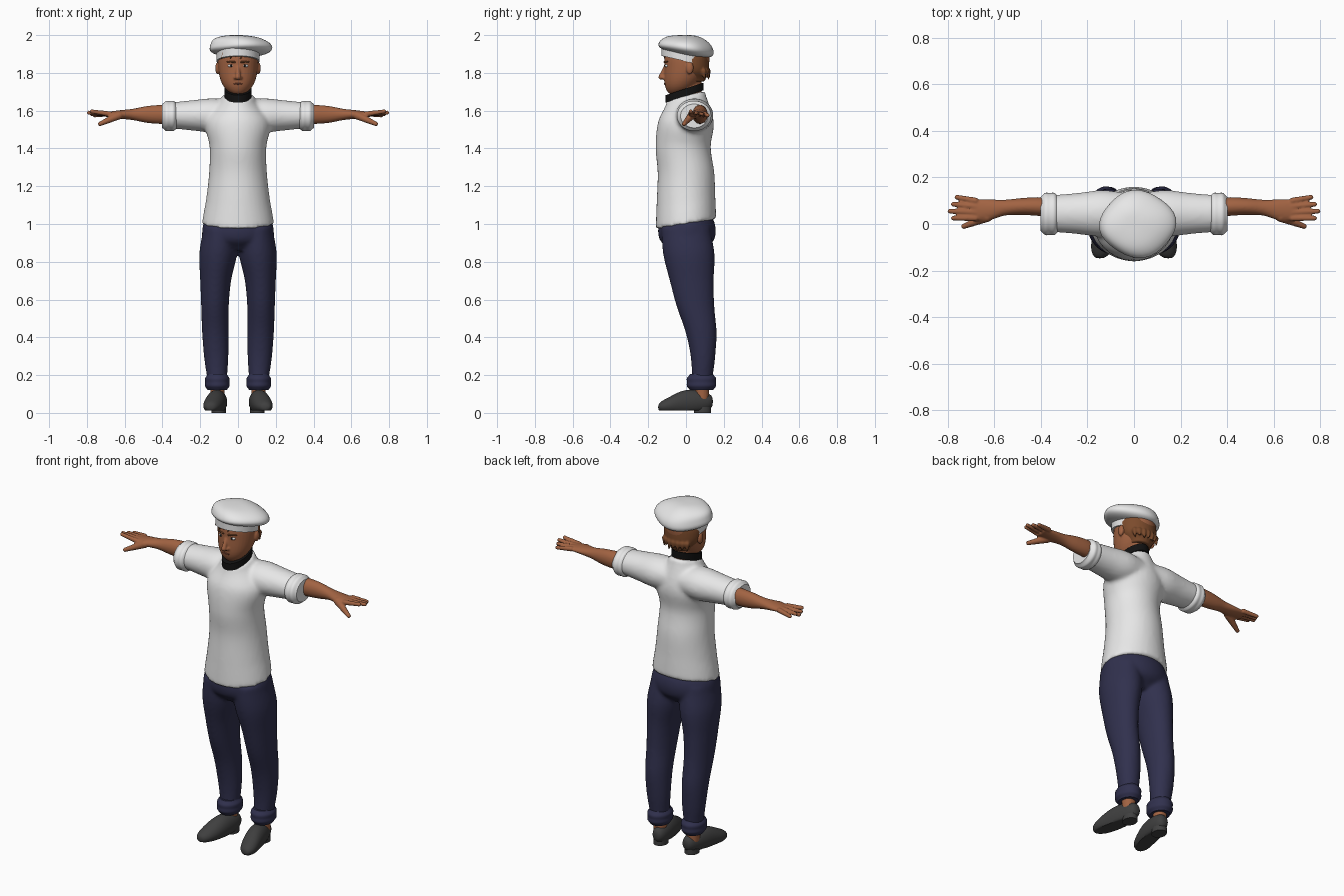
import bpy, bmesh, math
from mathutils import Vector, Matrix

cube = bpy.data.objects.get("Cube")
if cube:
    bpy.data.objects.remove(cube)


def material(name, red, green, blue):
    mat = bpy.data.materials.new(name)
    mat.use_nodes = True
    color = (red, green, blue, 1)
    mat.diffuse_color = color
    mat.node_tree.nodes["Principled BSDF"].inputs["Base Color"].default_value = color
    return mat


white = material("white cloth", .8, .8, .8)
navy = material("navy cloth", .03, .03, .075)
skin = material("skin", .36, .125, .055)
brown = material("brown hair", .2, .07, .025)
charcoal = material("charcoal leather", .05, .05, .05)
black = material("black trim", .006, .006, .006)
lip_color = material("lips", .2, .06, .035)

ROLLED = (.8, 1, 1, 1, .8)  # cross-section swelling of a rolled cloth band


def sample(values, t):
    """Smooth curve through evenly spaced values; a single number stays constant."""
    if not isinstance(values, (list, tuple)):
        return values
    last = len(values) - 1
    i = min(int(t * last), last - 1)
    f = t * last - i
    before, start, end, after = (values[max(0, min(last, i + k))] for k in (-1, 0, 1, 2))
    bend = 2 * before - 5 * start + 4 * end - after
    twist = 3 * (start - end) + after - before
    return start + f / 2 * (end - before + f * (bend + f * twist))


def loft(bm, axis, span, center, radii, swell=1, slope=0, side=1, domed=False, wave=0):
    """Elliptical tube along an axis, shaped by profiles; domed closes both ends roundly."""
    steps, sides = 24, 36
    a = "xyz".index(axis)
    b, c = [i for i in range(3) if i != a]
    rings = []
    for step in range(steps + 1):
        t = step / steps
        along = (1 - math.cos(math.pi * t)) / 2 if domed else t
        scale = sample(swell, t)
        if domed:
            scale *= max(math.sin(math.pi * t), .01) ** .6
        ring = []
        for k in range(sides):
            angle = math.tau * k / sides
            size = scale * (1 + wave * math.sin(4 * angle + 1))
            offset = math.sin(angle) * sample(radii[1], t) * size
            co = Vector()
            co[a] = span[0] + (span[1] - span[0]) * along + sample(slope, t) * offset
            co[b] = sample(center[0], t) + math.cos(angle) * sample(radii[0], t) * size
            co[c] = sample(center[1], t) + offset
            co.x *= side
            ring.append(bm.verts.new(co))
        rings.append(ring)
    for low, high in zip(rings, rings[1:]):
        for k in range(sides):
            bm.faces.new((low[k], low[k - 1], high[k - 1], high[k]))
    bm.faces.new(rings[0])
    bm.faces.new(rings[-1])


def ball(bm, co, scale):
    matrix = Matrix.Translation(co) @ Matrix.Diagonal((*scale, 1))
    bmesh.ops.create_uvsphere(bm, u_segments=14, v_segments=10, radius=1, matrix=matrix)


def chain(bm, start, end, thick, thin, count=12):
    """A rounded, tapering limb made of overlapping balls."""
    for i in range(count):
        t = i / (count - 1)
        radius = thick + (thin - thick) * t
        ball(bm, Vector(start).lerp(Vector(end), t), (radius, radius, radius))


def finish(name, bm, mat, voxel=0, relax=0, mirror=False):
    bmesh.ops.recalc_face_normals(bm, faces=bm.faces)
    mesh = bpy.data.meshes.new(name)
    bm.to_mesh(mesh)
    bm.free()
    mesh.materials.append(mat)
    ob = bpy.data.objects.new(name, mesh)
    bpy.context.collection.objects.link(ob)
    bpy.ops.object.select_all(action="DESELECT")
    ob.select_set(True)
    bpy.context.view_layer.objects.active = ob
    bpy.ops.object.shade_smooth_by_angle(angle=math.radians(50))
    if voxel:
        blend = ob.modifiers.new("blend", "REMESH")
        blend.mode = "VOXEL"
        blend.voxel_size = voxel
        blend.use_smooth_shade = True
        smooth = ob.modifiers.new("relax", "SMOOTH")
        smooth.factor = .5
        smooth.iterations = relax
    if mirror:
        ob.modifiers.new("mirror", "MIRROR")


# Shirt body and sleeves blended together
bm = bmesh.new()
loft(bm, "z", (1, 1.68), center=(0, (0, 0, 0, -.015, 0, 0)),
     radii=((.19, .168, .153, .15, .17, .08), (.16, .155, .15, .146, .147, .1)),
     slope=(.16, .1, 0, 0, 0, .25))
for side in (1, -1):
    loft(bm, "x", (.03, .35), center=(.045, 1.575), side=side,
         radii=((.09, .1, .088, .08), (.08, .09, .08, .07)))
finish("shirt", bm, white, voxel=.011, relax=6)

bm = bmesh.new()
loft(bm, "x", (.32, .402), center=(.043, 1.572), radii=(.09, .079), swell=ROLLED)
finish("sleeve_cuffs", bm, white, mirror=True)

# Forearms and hands
bm = bmesh.new()
loft(bm, "x", (.34, .7), center=((.07, .075, .075, .07, .06, .06), 1.58),
     radii=((.04, .04, .036, .034, .046, .045), (.048, .05, .044, .03, .022, .014)))
for i in range(4):
    chain(bm, (.68, .1 - .025 * i, 1.583), (.79 - .015 * abs(i - 2), .115 - .03 * i, 1.575 + .007 * i),
          thick=.014, thin=.011)
chain(bm, (.63, .03, 1.575), (.73, -.01, 1.53), thick=.022, thin=.012)
finish("arms_and_hands", bm, skin, voxel=.005, relax=3, mirror=True)

# Trousers with rolled hems
bm = bmesh.new()
loft(bm, "z", (.86, 1.06), center=(0, .005),
     radii=((.1, .18, .19, .18, .15), (.09, .14, .153, .145, .12)))
for side in (1, -1):
    loft(bm, "z", (.15, .98), side=side,
         center=((.11, .115, .12, .122, .118, .105, .095), (.085, .09, .08, .05, .03, .015, 0)),
         radii=((.05, .064, .07, .073, .082, .1, .09), (.053, .064, .082, .1, .117, .136, .13)))
finish("trousers", bm, navy, voxel=.01, relax=6)

bm = bmesh.new()
loft(bm, "z", (.12, .205), center=(.11, .082), radii=(.064, .077), swell=ROLLED)
finish("trouser_hems", bm, navy, mirror=True)

# Ankles, shoes and heels
bm = bmesh.new()
chain(bm, (.107, .085, .08), (.11, .085, .15), thick=.038, thin=.038)
finish("ankles", bm, skin, voxel=.006, relax=2, mirror=True)

bm = bmesh.new()
loft(bm, "y", (.142, -.147), domed=True,
     center=((.097, .1, .116, .138, .147), (.06, .058, .054, .037, .03)),
     radii=((.05, .051, .053, .056, .05), (.06, .064, .066, .047, .04)))
for vert in bm.verts:
    vert.co.z = max(vert.co.z, .012)
loft(bm, "z", (0, .03), center=(.102, .088), radii=(.038, .045))
finish("shoes", bm, charcoal, mirror=True)

# Head with neck, nose and ears
bm = bmesh.new()
loft(bm, "z", (1.685, 1.965), domed=True, center=(0, (-.06, -.032, 0, .008, .01)),
     radii=((.06, .092, .105, .115, .1), (.07, .096, .115, .13, .1)))
loft(bm, "z", (1.62, 1.8), center=(0, .01), radii=(.057, .072))
chain(bm, (0, -.108, 1.835), (0, -.131, 1.778), thick=.009, thin=.015)
for side in (1, -1):
    ball(bm, (side * .013, -.117, 1.774), (.011, .012, .009))
    ball(bm, (side * .108, .02, 1.825), (.013, .02, .032))
finish("head", bm, skin, voxel=.005, relax=3)

# Eyes, brows and mouth
eyes, pupils, brows, mouth = (bmesh.new() for part in range(4))
for side in (1, -1):
    ball(eyes, (side * .037, -.1, 1.838), (.017, .012, .009))
    ball(pupils, (side * .036, -.109, 1.838), (.006, .005, .007))
    chain(brows, (side * .018, -.114, 1.857), (side * .058, -.1, 1.86), thick=.005, thin=.004)
ball(mouth, (0, -.106, 1.742), (.026, .011, .006))
finish("eyes", eyes, white)
finish("pupils", pupils, black)
finish("eyebrows", brows, brown)
finish("mouth", mouth, lip_color)

# Hair below the hat, with fringe and nape tufts
bm = bmesh.new()
loft(bm, "z", (1.755, 1.92), center=(0, (.045, .03, .018, .01)),
     radii=((.06, .1, .11, .105), (.055, .09, .105, .11)))
for i in range(7):
    angle = math.radians(15 * (i - 3))
    x, y = .105 * math.sin(angle), .118 * math.cos(angle)
    ragged = .01 * (i % 2)
    chain(bm, (x, -y, 1.91), (x - .014, -y, 1.875 + ragged), thick=.012, thin=.004)
    chain(bm, (x, .035 + .7 * y, 1.81), (x, .035 + .75 * y, 1.765 + ragged), thick=.014, thin=.004)
finish("hair", bm, brown, voxel=.006, relax=2)

# Standing neck collar
bm = bmesh.new()
loft(bm, "z", (1.675, 1.715), center=(0, -.008), radii=(.072, .1), slope=.33)
finish("collar", bm, black)

# Soft hat: band and puffed crown leaning to one side
bm = bmesh.new()
loft(bm, "z", (1.862, 1.92), center=(0, -.005), radii=(.114, .125), slope=-.23)
finish("hat_band", bm, white)

bm = bmesh.new()
loft(bm, "z", (1.89, 2), domed=True, wave=.035, center=((0, .01, .016, 0, -.01), 0),
     radii=((.15, .172, .158, .14, .1), (.14, .155, .138, .12, .1)),
     slope=(-.2, -.17, -.12, -.08, 0))
finish("hat_crown", bm, white)
